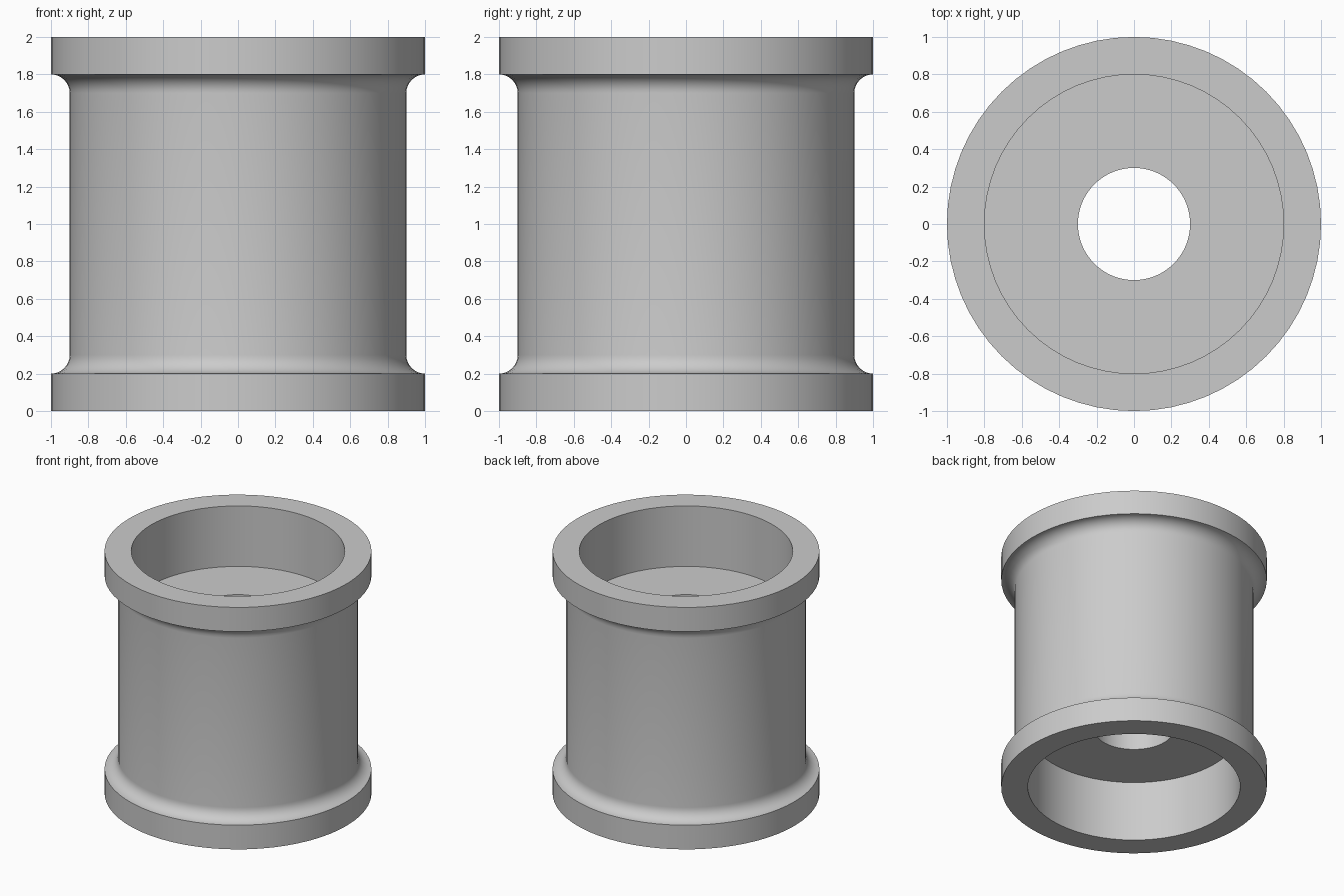
import bpy, bmesh, math

if "Cube" in bpy.data.objects:
    bpy.data.objects.remove(bpy.data.objects["Cube"])

SEGMENTS = 64

# Lower half of the closed cross-section: (radius, height)
fillet = [(1 - 0.1 * math.sin(a), 0.3 - 0.1 * math.cos(a))
          for a in (math.radians(90 * i / 8) for i in range(9))]
lower = [(0.3, 0.5), (0.8, 0.5), (0.8, 0.0), (1.0, 0.0)] + fillet
# Mirror about mid height to get the upper flange and recess
profile = lower + [(r, 2 - z) for r, z in reversed(lower)]

# Revolve the cross-section around z
bm = bmesh.new()
rings = []
for r, z in profile:
    rings.append([bm.verts.new((r * math.cos(t), r * math.sin(t), z))
                  for t in (2 * math.pi * k / SEGMENTS for k in range(SEGMENTS))])
for i, a in enumerate(rings):
    b = rings[(i + 1) % len(rings)]
    for k in range(SEGMENTS):
        n = (k + 1) % SEGMENTS
        bm.faces.new((a[k], a[n], b[n], b[k]))
bmesh.ops.recalc_face_normals(bm, faces=bm.faces)
mesh = bpy.data.meshes.new("flanged_sleeve")
bm.to_mesh(mesh)
bm.free()

# Sleeve body with two flanges, end recesses and a through bore
sleeve = bpy.data.objects.new("flanged_sleeve", mesh)
bpy.context.collection.objects.link(sleeve)
grey = bpy.data.materials.new("light_grey")
grey.diffuse_color = (0.6, 0.6, 0.6, 1)
grey.use_nodes = True
grey.node_tree.nodes["Principled BSDF"].inputs["Base Color"].default_value = grey.diffuse_color
mesh.materials.append(grey)

bpy.context.view_layer.objects.active = sleeve
sleeve.select_set(True)
bpy.ops.object.shade_smooth_by_angle(angle=math.radians(30))
